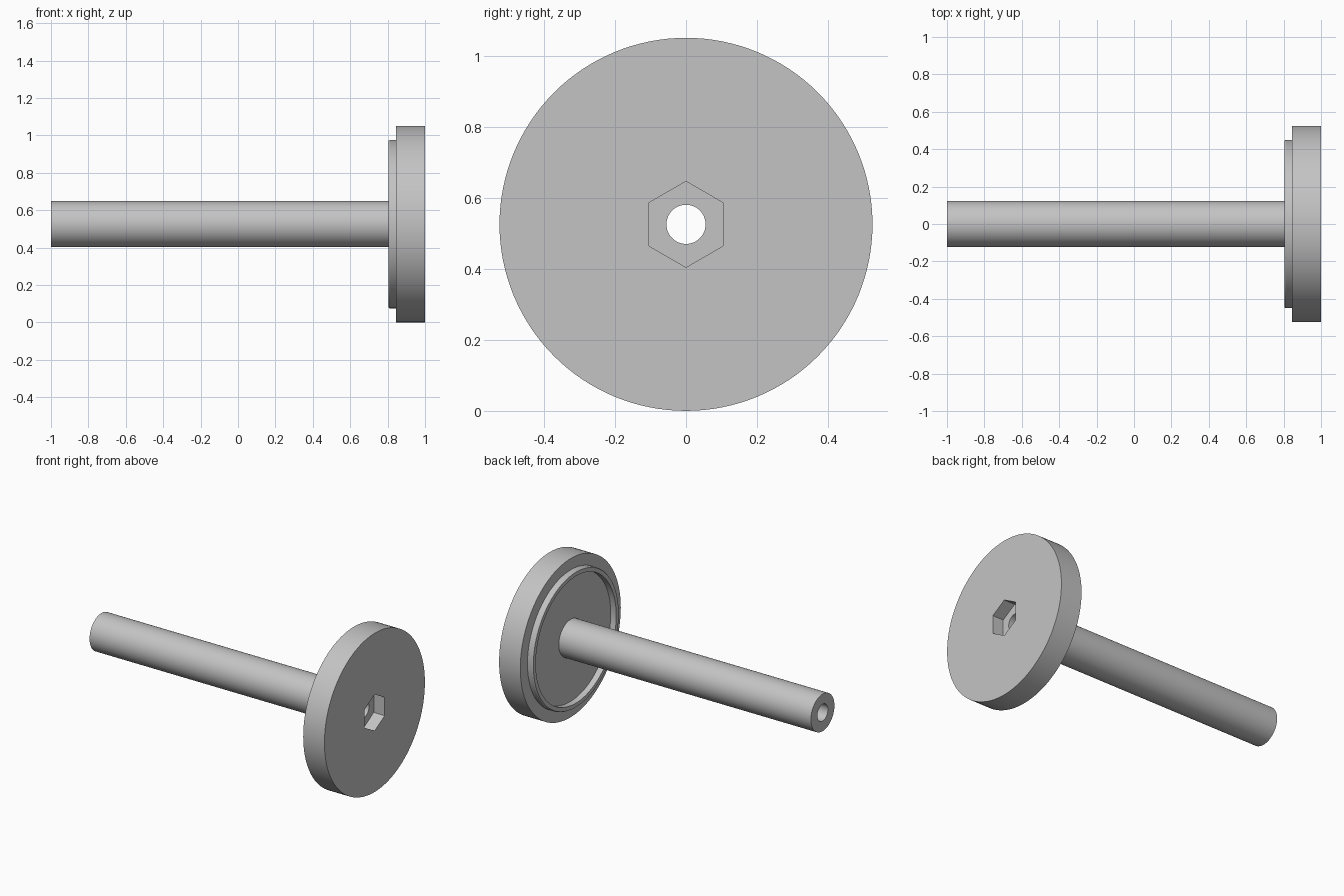
import bpy, bmesh, math
from mathutils import Matrix, Vector

cube = bpy.data.objects.get("Cube")
if cube:
    bpy.data.objects.remove(cube, do_unlink=True)

AXIS_Z = 0.525     # height of the shaft axis
SEGMENTS = 128

grey = bpy.data.materials.new("light_grey")
grey.use_nodes = True
colour = (0.55, 0.55, 0.55, 1)
grey.diffuse_color = colour
grey.node_tree.nodes["Principled BSDF"].inputs["Base Color"].default_value = colour


def add_object(name, bm):
    bmesh.ops.recalc_face_normals(bm, faces=bm.faces)
    mesh = bpy.data.meshes.new(name)
    bm.to_mesh(mesh)
    bm.free()
    mesh.materials.append(grey)
    obj = bpy.data.objects.new(name, mesh)
    bpy.context.collection.objects.link(obj)
    obj.location.z = AXIS_Z
    return obj


def lathe_x(name, profile):
    """Revolve a closed (x, radius) profile around the x axis."""
    bm = bmesh.new()
    verts = [bm.verts.new((x, 0, r)) for x, r in profile]
    edges = [bm.edges.new((v, verts[i - 1])) for i, v in enumerate(verts)]
    bmesh.ops.spin(bm, geom=verts + edges, cent=(0, 0, 0), axis=(1, 0, 0),
                   angle=math.tau, steps=SEGMENTS, use_merge=True)
    bmesh.ops.remove_doubles(bm, verts=bm.verts, dist=1e-5)
    return add_object(name, bm)


# Hollow shaft, raised locating ring and end disc in one turned profile
body = lathe_x("flanged_shaft", [
    (-1, 0.055), (-1, 0.123),               # shaft end
    (0.845, 0.123), (0.845, 0.42),          # recess floor
    (0.805, 0.42), (0.805, 0.446),          # ring lip
    (0.812, 0.45), (0.845, 0.45),           # ring outside
    (0.845, 0.525), (1, 0.525),             # disc rim
    (1, 0.055),                             # disc face to bore
])

# Hexagonal nut pocket, corners pointing up and down
bm = bmesh.new()
pocket_depth = 0.08
bmesh.ops.create_cone(bm, cap_ends=True, segments=6, radius1=0.121,
                      radius2=0.121, depth=2 * pocket_depth)
bmesh.ops.rotate(bm, verts=bm.verts, matrix=Matrix.Rotation(math.pi / 2, 3, 'Y'))
top = max(v.co.z for v in bm.verts)
if top < 0.12:
    bmesh.ops.rotate(bm, verts=bm.verts, matrix=Matrix.Rotation(math.pi / 6, 3, 'X'))
bmesh.ops.translate(bm, verts=bm.verts, vec=Vector((1, 0, 0)))
cutter = add_object("nut_pocket_cutter", bm)
cutter.hide_render = True

cut = body.modifiers.new("nut_pocket", 'BOOLEAN')
cut.operation = 'DIFFERENCE'
cut.solver = 'EXACT'
cut.object = cutter

bpy.ops.object.select_all(action='DESELECT')
body.select_set(True)
bpy.context.view_layer.objects.active = body
bpy.ops.object.modifier_apply(modifier=cut.name)
bpy.data.objects.remove(cutter, do_unlink=True)
bpy.ops.object.shade_smooth_by_angle(angle=math.radians(25))
